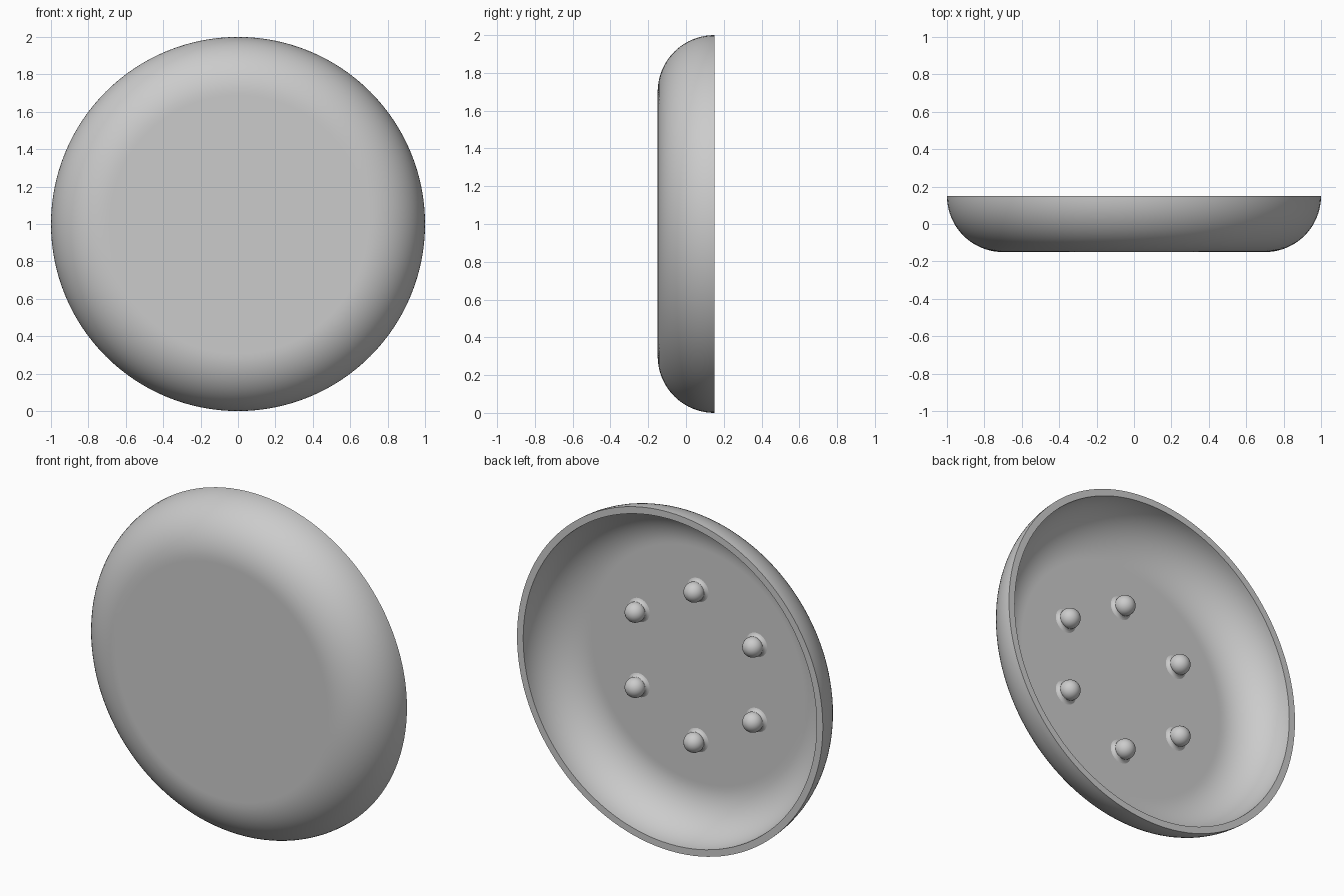
import bpy, bmesh
from math import sin, cos, pi, radians
from mathutils import Matrix

cube = bpy.data.objects.get("Cube")
if cube:
    bpy.data.objects.remove(cube, do_unlink=True)

grey = bpy.data.materials.new("plain grey")
grey.use_nodes = True
COLOUR = (0.6, 0.6, 0.6, 1)
grey.diffuse_color = COLOUR
grey.node_tree.nodes["Principled BSDF"].inputs["Base Color"].default_value = COLOUR


def arc(cr, cy, radius, start, end, steps):
    """Points (r, y) on an arc; angles in degrees, 0 = outward, 90 = back."""
    angles = [radians(start + (end - start) * i / steps) for i in range(steps + 1)]
    return [(cr + radius * cos(a), cy + radius * sin(a)) for a in angles]


def lathe(name, profile, steps, location):
    """Turn a profile of (r, y) points about the y axis."""
    bm = bmesh.new()
    verts = [bm.verts.new((r, y, 0)) for r, y in profile]
    edges = [bm.edges.new(pair) for pair in zip(verts, verts[1:])]
    bmesh.ops.spin(bm, geom=verts + edges, cent=(0, 0, 0), axis=(0, 1, 0),
                   angle=2 * pi, steps=steps, use_merge=False)
    bmesh.ops.remove_doubles(bm, verts=bm.verts, dist=0.00001)
    bmesh.ops.recalc_face_normals(bm, faces=bm.faces)
    mesh = bpy.data.meshes.new(name)
    bm.to_mesh(mesh)
    bm.free()
    mesh.materials.append(grey)
    obj = bpy.data.objects.new(name, mesh)
    obj.location = location
    bpy.context.collection.objects.link(obj)
    bpy.ops.object.select_all(action="DESELECT")
    obj.select_set(True)
    bpy.context.view_layer.objects.active = obj
    bpy.ops.object.shade_smooth_by_angle(angle=radians(30))
    return obj


# Shallow round dish, hollow at the back, with a flat rim
BACK, CORNER, RADIUS, WALL = 0.15, 0.7, 0.3, 0.04
FLOOR = BACK - RADIUS + WALL
outer = [(0, BACK - RADIUS), (CORNER - 0.01, BACK - RADIUS)]
outer += arc(CORNER, BACK, RADIUS, -90, 0, 20)
inner = arc(CORNER, BACK, RADIUS - WALL, 0, -90, 20)
inner += [(CORNER - 0.01, FLOOR), (0, FLOOR)]
lathe("dish", outer + inner, 128, (0, 0, 1))

# Six round-headed pegs with flared bases, in a ring on the inner floor
RING, HEAD = 0.444, 0.057
peg = [(0, -0.01), (0.07, -0.01), (0.07, 0)]
peg += [(0.061, 0.004), (0.055, 0.011), (0.053, 0.018)]
peg += arc(0, 0.035, HEAD, -12, 90, 12)
for i in range(6):
    a = i * pi / 3
    lathe(f"peg_{i + 1}", peg, 32, (RING * sin(a), FLOOR, 1 + RING * cos(a)))
